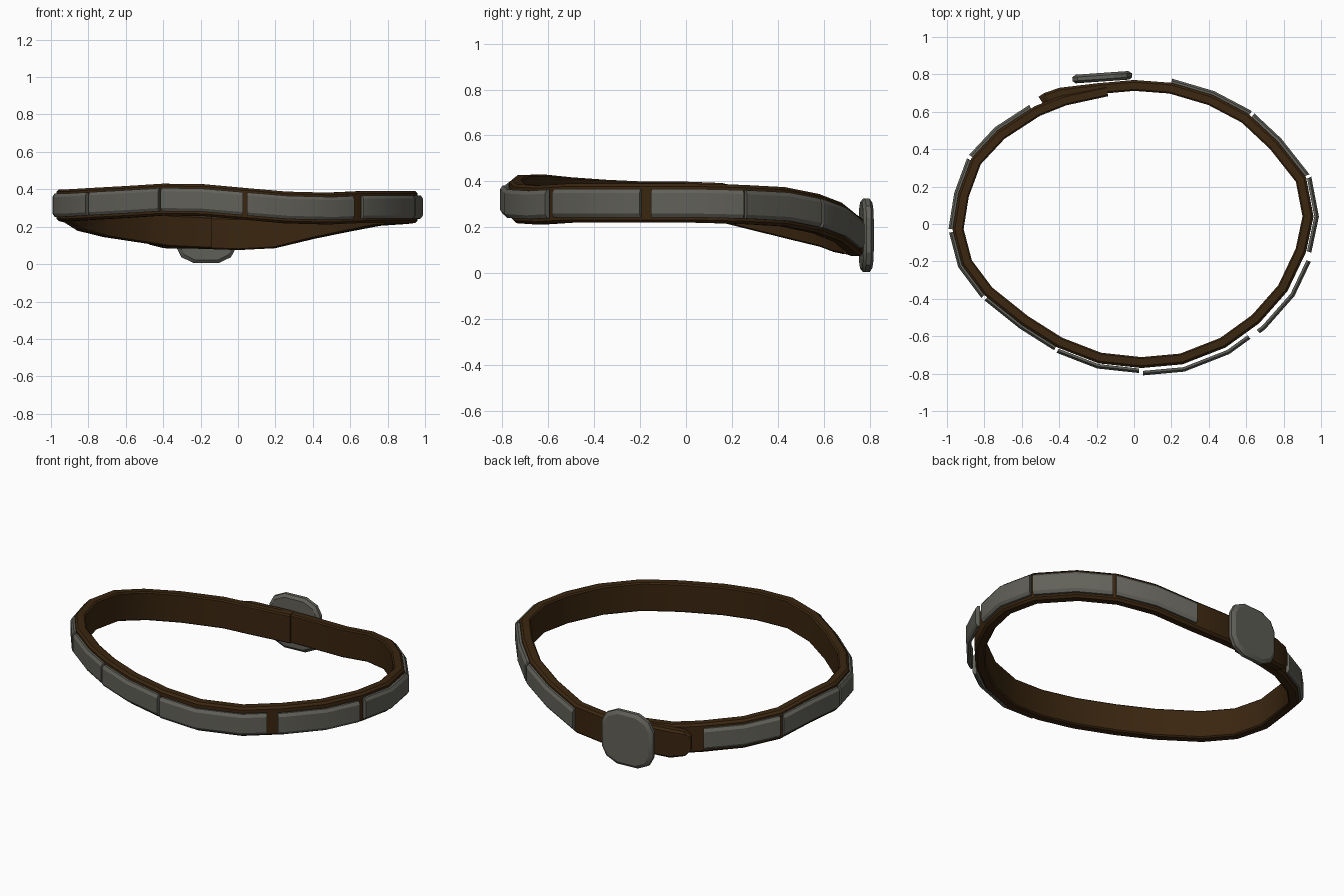
import bpy
import bmesh
import math
from mathutils import Vector, Matrix

if "Cube" in bpy.data.objects:
    bpy.data.objects.remove(bpy.data.objects["Cube"], do_unlink=True)


def make_material(name, colour, metallic=0.0):
    mat = bpy.data.materials.new(name)
    mat.use_nodes = True
    mat.diffuse_color = colour
    shader = mat.node_tree.nodes["Principled BSDF"]
    shader.inputs["Base Color"].default_value = colour
    shader.inputs["Roughness"].default_value = 0.6
    return mat


leather = make_material("dark brown leather", (0.042, 0.019, 0.005, 1))
metal = make_material("grey metal", (0.12, 0.118, 0.1, 1))


def finish(bm, name, mat, angle):
    bmesh.ops.recalc_face_normals(bm, faces=bm.faces[:])
    mesh = bpy.data.meshes.new(name)
    bm.to_mesh(mesh)
    bm.free()
    obj = bpy.data.objects.new(name, mesh)
    bpy.context.collection.objects.link(obj)
    mesh.materials.append(mat)
    bpy.ops.object.select_all(action="DESELECT")
    obj.select_set(True)
    bpy.context.view_layer.objects.active = obj
    bpy.ops.object.shade_smooth_by_angle(angle=math.radians(angle))
    return obj


def outward(path, i):
    """Mitred horizontal normal of a clockwise path."""
    def side(a, b):
        d = (b - a).xy.normalized()
        return Vector((-d.y, d.x))
    before = side(path[max(i - 1, 0)], path[max(i, 1)])
    last = len(path) - 1
    after = side(path[min(i, last - 1)], path[min(i + 1, last)])
    n = (before + after).normalized()
    n /= max(n.dot(after), 0.5)
    return Vector((n.x, n.y, 0))


def sweep(name, path, normals, profile, heights, mat, angle=30):
    """Carry a (depth, height) profile along a path and cap both ends."""
    bm = bmesh.new()
    rings = []
    for p, n, h in zip(path, normals, heights):
        rings.append([bm.verts.new(p + n * d + Vector((0, 0, z * h))) for d, z in profile])
    count = len(profile)
    for a, b in zip(rings, rings[1:]):
        for k in range(count):
            j = (k + 1) % count
            bm.faces.new((a[k], a[j], b[j], b[k]))
    bm.faces.new(rings[0])
    bm.faces.new(rings[-1])
    return finish(bm, name, mat, angle)


def mirrored(half):
    return half + [(d, -z) for d, z in reversed(half)]


# Outer line of the strap, clockwise from the rounded tip to the hidden end
strap = [Vector(p) for p in (
    (-.51, .68, .18), (-.48, .7, .177), (-.4, .728, .17), (-.2, .752, .167),
    (0, .77, .16), (.2, .755, .17), (.42, .69, .222), (.61, .59, .26),
    (.77, .44, .29), (.92, .25, .3), (.96, .04, .305), (.92, -.15, .305),
    (.82, -.36, .305), (.67, -.53, .305), (.49, -.66, .297), (.26, -.75, .303),
    (.04, -.77, .322), (-.19, -.745, .342), (-.41, -.66, .345), (-.6, -.54, .333),
    (-.8, -.38, .322), (-.92, -.22, .315), (-.97, -.03, .315), (-.94, .16, .308),
    (-.87, .35, .264), (-.73, .5, .23), (-.53, .63, .2), (-.38, .69, .178),
    (-.15, .74, .168))]
normals = [outward(strap, i) for i in range(len(strap))]
heights = [0.5, 0.85] + [1] * (len(strap) - 2)
strap_profile = mirrored([(0, .073), (-.012, .085), (-.05, .085), (-.058, .078)])
sweep("belt_strap", strap, normals, strap_profile, heights, leather)

# Metal plates: start and end along the strap, and how far they stand out
plates = [
    (5, 7.04, .022), (7.12, 8.97, .024), (9.04, 10.97, .028), (11.17, 13.15, .045),
    (13.4, 15.96, .04), (16.06, 17.96, .028), (18.04, 19.92, .022),
    (20, 21.93, .022), (22.02, 23.95, .022), (24.05, 25.9, .022)]
plate_profile = mirrored([(0, .045), (-.011, .062), (-.024, .062)])


def along(items, t):
    i = min(int(t), len(items) - 2)
    return items[i].lerp(items[i + 1], t - i)


for number, (start, end, lift) in enumerate(plates, 1):
    stops = [start] + list(range(int(start) + 1, math.ceil(end))) + [end]
    ns = [along(normals, t) for t in stops]
    path = [along(strap, t) + n * lift for t, n in zip(stops, ns)]
    sweep(f"metal_plate_{number}", path, ns, plate_profile, [1] * len(path), metal)

# Buckle: rounded square plate with chamfered rims
corner = [(.16, .075), (.132, .128), (.065, .16)]
outline = corner + [(-x, z) for x, z in reversed(corner)]
outline += [(-x, -z) for x, z in outline]
bm = bmesh.new()
layers = []
for y, scale in ((-.023, .9), (-.01, 1), (.01, 1), (.023, .88)):
    layers.append([bm.verts.new((x * scale, y, z * scale)) for x, z in outline])
for a, b in zip(layers, layers[1:]):
    for k in range(len(outline)):
        j = (k + 1) % len(outline)
        bm.faces.new((a[k], a[j], b[j], b[k]))
bm.faces.new(layers[0])
bm.faces.new(layers[-1])
place = Matrix.Translation((-.17, .785, .165)) @ Matrix.Rotation(math.radians(4), 4, "Z")
bmesh.ops.transform(bm, matrix=place, verts=bm.verts[:])
finish(bm, "buckle", metal, 25)
